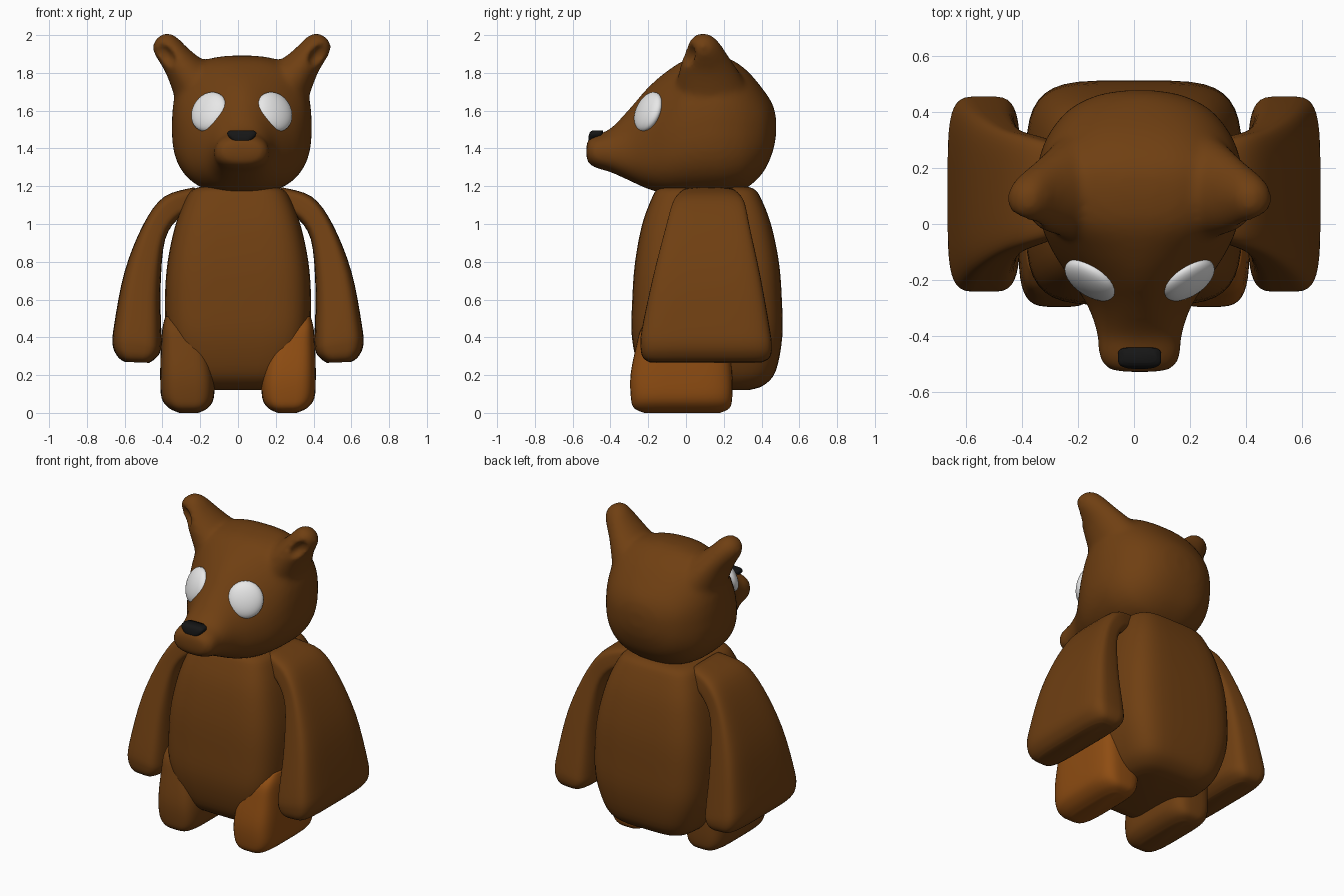
import bpy, bmesh, math
from mathutils import Vector, Matrix

if "Cube" in bpy.data.objects:
    bpy.data.objects.remove(bpy.data.objects["Cube"])


def material(name, rgb):
    m = bpy.data.materials.new(name)
    m.diffuse_color = (*rgb, 1)
    m.use_nodes = True
    m.node_tree.nodes["Principled BSDF"].inputs["Base Color"].default_value = m.diffuse_color
    return m


BROWN = material("brown", (0.16, 0.05, 0.006))
ORANGE = material("orange_brown", (0.27, 0.073, 0.006))
WHITE = material("white", (0.8, 0.8, 0.8))
BLACK = material("black", (0.008, 0.008, 0.008))
X0 = 0.02  # head is set slightly to one side


def spow(v, p):
    return math.copysign(abs(v) ** p, v)


def ring(c, u, v, e=2.0, v_low=None, e_low=None, n=40):
    """Superellipse around c with half axes u and v; lower half may differ."""
    pts = []
    for i in range(n):
        a = 2 * math.pi * (i + 0.5) / n
        low = math.sin(a) < 0 and v_low is not None
        p = 2 / (e_low if low else e)
        pts.append(Vector(c) + Vector(u) * spow(math.cos(a), p)
                   + Vector(v_low if low else v) * spow(math.sin(a), p))
    return pts


def add_loft(bm, rings, steps=4):
    """Skin through rings, with smooth interpolation between them."""
    full = []
    for i in range(len(rings) - 1):
        q = [rings[max(i - 1, 0)], rings[i], rings[i + 1], rings[min(i + 2, len(rings) - 1)]]
        for s in range(steps):
            t = s / steps
            full.append([0.5 * (2 * b + (c - a) * t + (2 * a - 5 * b + 4 * c - d) * t * t
                                + (3 * b - a - 3 * c + d) * t ** 3)
                         for a, b, c, d in zip(*q)])
    full.append(rings[-1])
    loops = [[bm.verts.new(p) for p in r] for r in full]
    n = len(loops[0])
    for a, b in zip(loops, loops[1:]):
        for i in range(n):
            j = (i + 1) % n
            bm.faces.new((a[i], a[j], b[j], b[i]))
    bm.faces.new(loops[0])
    bm.faces.new(loops[-1])


def finish(bm, name, mat):
    bmesh.ops.recalc_face_normals(bm, faces=bm.faces)
    for f in bm.faces:
        f.smooth = True
    me = bpy.data.meshes.new(name)
    bm.to_mesh(me)
    bm.free()
    me.materials.append(mat)
    ob = bpy.data.objects.new(name, me)
    bpy.context.collection.objects.link(ob)
    return ob


def loft(name, rings, mat):
    bm = bmesh.new()
    add_loft(bm, rings)
    return finish(bm, name, mat)


def ellipsoid(name, c, axes, radii, mat):
    m = Matrix([a * r for a, r in zip(axes, radii)]).transposed().to_4x4()
    bm = bmesh.new()
    bmesh.ops.create_uvsphere(bm, u_segments=32, v_segments=20, radius=1,
                              matrix=Matrix.Translation(c) @ m)
    return finish(bm, name, mat)


def box_ring(z, x0, x1, y0, y1, e):
    return ring(((x0 + x1) / 2, (y0 + y1) / 2, z), ((x1 - x0) / 2, 0, 0), (0, (y1 - y0) / 2, 0), e)


# Body: rounded-square sections from bottom to top
BODY = [(0.12, 0.18, -0.1, 0.33), (0.145, 0.25, -0.18, 0.41), (0.22, 0.315, -0.245, 0.475),
        (0.4, 0.375, -0.287, 0.51), (0.6, 0.387, -0.285, 0.508), (0.8, 0.373, -0.27, 0.492),
        (1.0, 0.33, -0.232, 0.45), (1.14, 0.275, -0.18, 0.395), (1.185, 0.235, -0.15, 0.36),
        (1.2, 0.18, -0.1, 0.31)]
loft("body", [box_ring(z, -w, w, a, b, 4.5) for z, w, a, b in BODY], BROWN)

# Arms (inner x, z, outer x, z, front y, back y) and legs (z, inner x, outer x, front y, back y)
ARM = [(0.2, 1.06, 0.23, 1.195, -0.03, 0.27), (0.3, 1.04, 0.39, 1.145, -0.07, 0.31),
       (0.385, 0.92, 0.5, 1.0, -0.11, 0.34), (0.41, 0.66, 0.6, 0.75, -0.175, 0.395),
       (0.405, 0.4, 0.657, 0.46, -0.235, 0.445), (0.41, 0.325, 0.663, 0.355, -0.24, 0.455),
       (0.44, 0.285, 0.635, 0.295, -0.225, 0.44), (0.47, 0.265, 0.6, 0.27, -0.19, 0.4)]
LEG = [(0.0, 0.21, 0.31, -0.22, 0.18), (0.025, 0.16, 0.365, -0.275, 0.23),
       (0.08, 0.128, 0.405, -0.292, 0.245), (0.2, 0.127, 0.412, -0.294, 0.245),
       (0.35, 0.16, 0.408, -0.265, 0.23), (0.45, 0.22, 0.4, -0.235, 0.2),
       (0.51, 0.28, 0.385, -0.17, 0.14)]
for s, side in ((-1, "left"), (1, "right")):
    loft("arm_" + side,
         [ring((s * (a + c) / 2, (y0 + y1) / 2, (b + d) / 2), (s * (c - a) / 2, 0, (d - b) / 2),
               (0, (y1 - y0) / 2, 0), 4.5) for a, b, c, d, y0, y1 in ARM], BROWN)
    loft("leg_" + side,
         [box_ring(z, min(s * a, s * b), max(s * a, s * b), y0, y1, 4) for z, a, b, y0, y1 in LEG],
         ORANGE if s > 0 else BROWN)

# Head: sections from snout to back (y, half width, bottom z, widest z, top z, top roundness)
HEAD = [(-0.528, 0.06, 1.355, 1.385, 1.42, 2), (-0.515, 0.115, 1.32, 1.385, 1.45, 2.2),
        (-0.47, 0.145, 1.295, 1.38, 1.475, 2.2), (-0.4, 0.15, 1.275, 1.38, 1.505, 2),
        (-0.3, 0.182, 1.23, 1.385, 1.61, 1.8), (-0.2, 0.245, 1.185, 1.4, 1.725, 1.8),
        (-0.1, 0.31, 1.16, 1.44, 1.81, 2.1), (0.0, 0.352, 1.155, 1.48, 1.87, 2.6),
        (0.12, 0.37, 1.155, 1.5, 1.892, 2.8), (0.22, 0.362, 1.16, 1.5, 1.88, 2.8),
        (0.32, 0.325, 1.19, 1.5, 1.815, 2.5), (0.41, 0.25, 1.275, 1.51, 1.71, 2.3),
        (0.46, 0.15, 1.385, 1.52, 1.63, 2), (0.477, 0.05, 1.47, 1.52, 1.56, 2)]
# Ears: distance-ordered rings (x, y, z, radius across, radius along y)
EAR = [(0.22, 0.14, 1.7, 0.15, 0.2), (0.33, 0.11, 1.85, 0.092, 0.135),
       (0.405, 0.095, 1.945, 0.075, 0.085), (0.435, 0.09, 1.978, 0.05, 0.05),
       (0.443, 0.09, 1.988, 0.02, 0.02)]
bm = bmesh.new()
add_loft(bm, [ring((X0, y, zw), (w, 0, 0), (0, 0, zt - zw), e, (0, 0, zw - zb), 2.5)
              for y, w, zb, zw, zt, e in HEAD])
for s in (-1, 1):
    add_loft(bm, [ring((X0 + s * x, y, z), (s * 0.74 * r, 0, -0.66 * r), (0, q, 0))
                  for x, y, z, r, q in EAR])
head = finish(bm, "head", BROWN)


def remesh(ob, name):
    m = ob.modifiers.new(name, "REMESH")
    m.mode = "VOXEL"
    m.voxel_size = 0.014
    m.use_smooth_shade = True


# Blend ears into the head, with a hollow in the front of each ear
remesh(head, "merge")
for s, side in ((-1, "left"), (1, "right")):
    along = Vector((s * 0.66, 0, 0.74))
    across = Vector((s * 0.74, 0, -0.66))
    cut = ellipsoid("ear_hollow_" + side, (X0 + s * 0.41, -0.005, 1.9),
                    (across, Vector((0, 1, 0)), along), (0.042, 0.06, 0.075), BROWN)
    cut.hide_render = True
    cut.hide_viewport = True
    b = head.modifiers.new("hollow_" + side, "BOOLEAN")
    b.operation = "DIFFERENCE"
    b.object = cut
remesh(head, "even")
sm = head.modifiers.new("soften", "SMOOTH")
sm.factor = 0.5
sm.iterations = 12

# Eyes: flattened ovals lying on the slope of the face
for s, side in ((-1, "left"), (1, "right")):
    n = Vector((s * 0.5, -0.78, 0.36)).normalized()
    u = Vector((0, 0, 1)).cross(n).normalized()
    ellipsoid("eye_" + side, (X0 + s * 0.173, -0.2, 1.594), (u, n.cross(u), n),
              (0.106, 0.111, 0.045), WHITE)

# Nose: wide at the top, narrow below
NOSE = [(1.43, 0.045, -0.51), (1.445, 0.054, -0.517), (1.468, 0.074, -0.515),
        (1.486, 0.076, -0.508), (1.496, 0.06, -0.495)]
loft("nose", [box_ring(z, X0 - w, X0 + w, y, -0.44, 4) for z, w, y in NOSE], BLACK)
